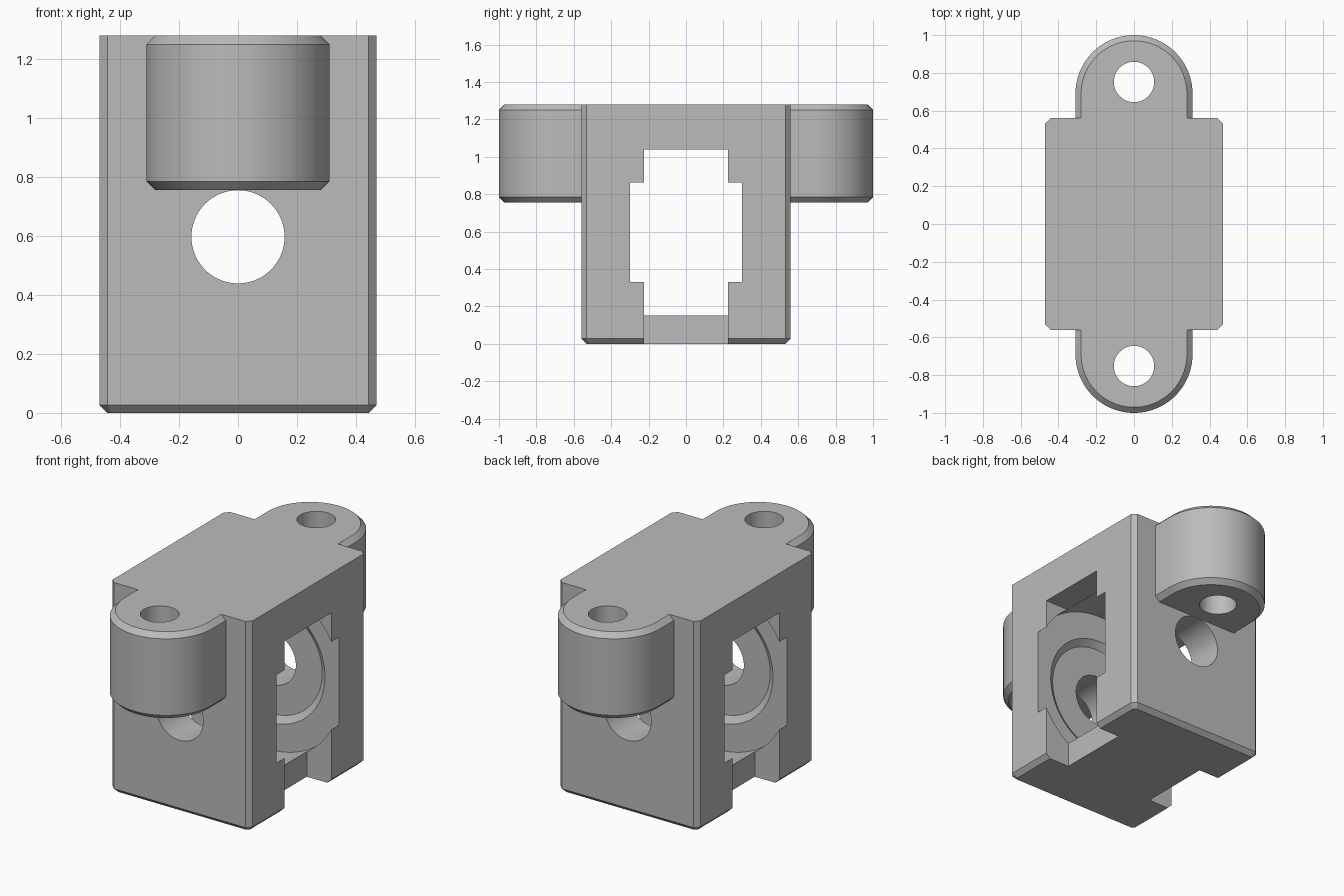
import bpy, bmesh, math
from mathutils import Matrix

if "Cube" in bpy.data.objects:
    bpy.data.objects.remove(bpy.data.objects["Cube"])

grey = bpy.data.materials.new("plain grey")
grey.diffuse_color = (0.5, 0.5, 0.5, 1)
grey.use_nodes = True
grey.node_tree.nodes["Principled BSDF"].inputs["Base Color"].default_value = grey.diffuse_color

W, D, H, C = 0.47, 0.56, 1.28, 0.027   # body half width, half depth, height, chamfer
AXIS_Z = 0.597                         # height of the wheel axis


def make_object(name, bm):
    bmesh.ops.recalc_face_normals(bm, faces=bm.faces)
    mesh = bpy.data.meshes.new(name)
    bm.to_mesh(mesh)
    bm.free()
    mesh.materials.append(grey)
    obj = bpy.data.objects.new(name, mesh)
    bpy.context.collection.objects.link(obj)
    return obj


def loft(name, rings):
    """Skin a stack of equal-length closed rings and cap both ends."""
    bm = bmesh.new()
    loops = [[bm.verts.new(p) for p in ring] for ring in rings]
    for a, b in zip(loops, loops[1:]):
        for i in range(len(a)):
            j = (i + 1) % len(a)
            bm.faces.new((a[i], a[j], b[j], b[i]))
    bm.faces.new(loops[0][::-1])
    bm.faces.new(loops[-1])
    return make_object(name, bm)


def box(name, x0, x1, y0, y1, z0, z1):
    corners = [(x0, y0), (x1, y0), (x1, y1), (x0, y1)]
    return loft(name, [[(x, y, z) for x, y in corners] for z in (z0, z1)])


def round_along_y(name, stations, n=96):
    """Turned shape about the wheel axis from (y, radius) stations."""
    angles = [2 * math.pi * i / n for i in range(n)]
    return loft(name, [[(r * math.cos(a), y, AXIS_Z + r * math.sin(a))
                        for a in angles] for y, r in stations])


def boolean(target, other, operation):
    mod = target.modifiers.new(operation.lower(), 'BOOLEAN')
    mod.operation, mod.solver, mod.object = operation, 'EXACT', other
    bpy.context.view_layer.objects.active = target
    bpy.ops.object.modifier_apply(modifier=mod.name)
    bpy.data.objects.remove(other, do_unlink=True)


# Body block, chamfered on its uprights and around its base
def body_ring(z, inset):
    w, d = W - inset, D - inset
    c = C if inset == 0 else C * 0.6
    return [(w, -d + c, z), (w, d - c, z), (w - c, d, z), (-w + c, d, z),
            (-w, d - c, z), (-w, -d + c, z), (-w + c, -d, z), (w - c, -d, z)]


body = loft("housing", [body_ring(0, C), body_ring(C, 0), body_ring(H, 0)])


# Rounded mounting lugs at the front and back
def lug_ring(side, z, r, n=48):
    pts = [(r, 0.45), *[(r * math.cos(math.pi * i / n),
                         0.69 + r * math.sin(math.pi * i / n))
                        for i in range(n + 1)], (-r, 0.45)]
    return [(x, side * y, z) for x, y in pts]


for side in (-1, 1):
    lug = loft("mounting_lug", [lug_ring(side, z, r) for z, r in
                                ((0.755, 0.28), (0.785, 0.31), (1.25, 0.31), (H, 0.28))])
    boolean(body, lug, 'UNION')

# Wheel chamber and through bore
boolean(body, round_along_y("chamber", [(-0.30, 0.5405), (0.30, 0.5405)]), 'DIFFERENCE')
boolean(body, round_along_y("bore", [(-1.2, 0.158), (1.2, 0.158)], 64), 'DIFFERENCE')

for side in (-1, 1):
    # Tapered bearing seat in each chamber wall
    seat = round_along_y("seat", [(side * 0.28, 0.375), (side * 0.30, 0.375),
                                  (side * 0.33, 0.335)])
    boolean(body, seat, 'DIFFERENCE')
    # Side opening, carried down through the base edge
    boolean(body, box("opening", *sorted((side * 0.305, side * 0.6)),
                      -0.225, 0.225, -0.1, 1.04), 'DIFFERENCE')
    # Vertical screw hole
    bm = bmesh.new()
    bmesh.ops.create_cone(bm, cap_ends=True, segments=48, radius1=0.107, radius2=0.107,
                          depth=1.0, matrix=Matrix.Translation((0, side * 0.752, 1.1)))
    boolean(body, make_object("screw_hole", bm), 'DIFFERENCE')

# Smooth the round walls, keep the machined edges crisp
bpy.ops.object.select_all(action='DESELECT')
body.select_set(True)
bpy.context.view_layer.objects.active = body
bpy.ops.object.shade_smooth_by_angle(angle=math.radians(25))
